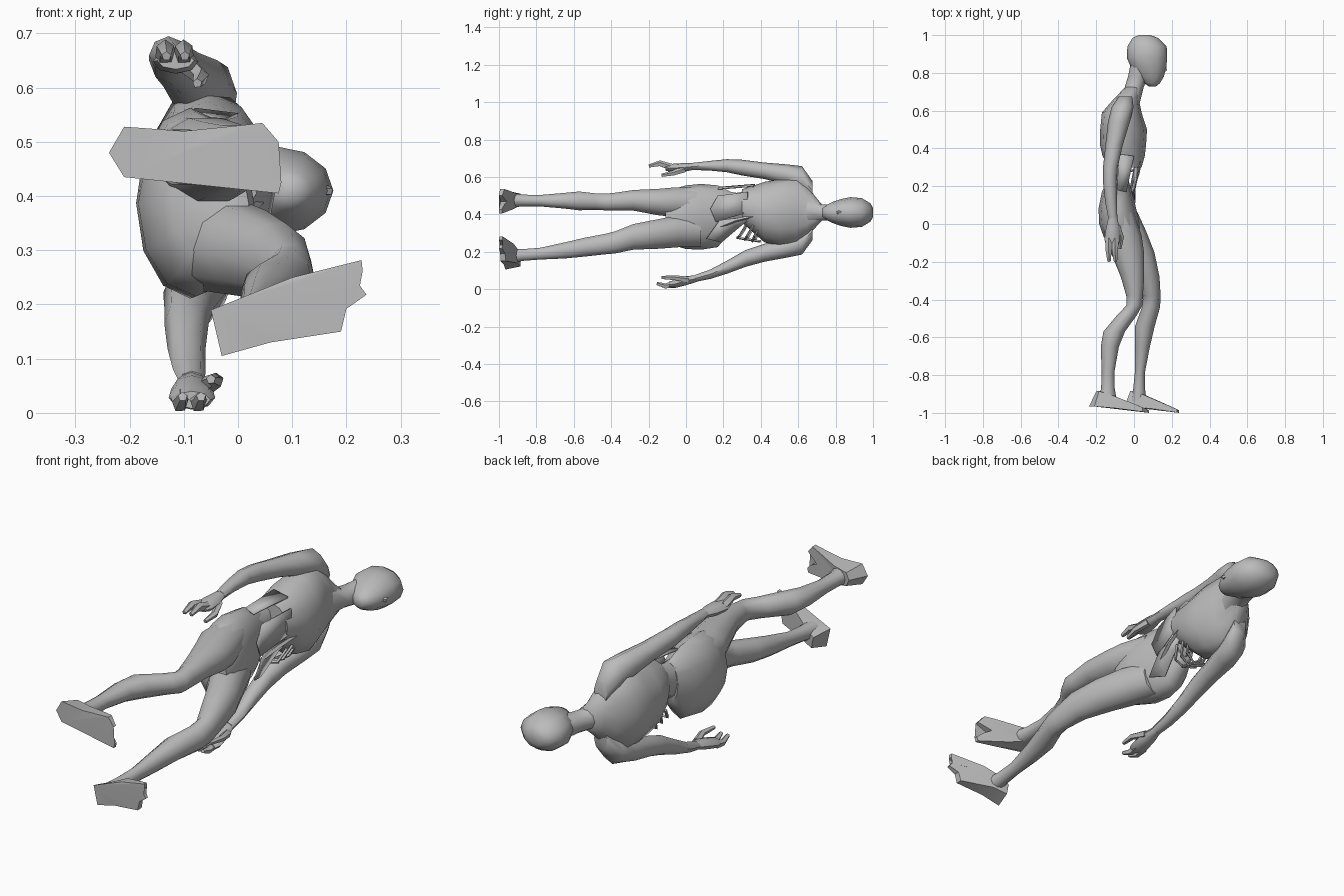
import bpy, bmesh, math
from mathutils import Vector

grey = bpy.data.materials.new("grey_skin")
grey.diffuse_color = (0.5, 0.5, 0.5, 1)


def finish(bm, name, angle=50):
    bmesh.ops.recalc_face_normals(bm, faces=bm.faces[:])
    me = bpy.data.meshes.new(name)
    bm.to_mesh(me)
    bm.free()
    me.materials.append(grey)
    ob = bpy.data.objects.new(name, me)
    bpy.context.collection.objects.link(ob)
    bpy.context.view_layer.objects.active = ob
    ob.select_set(True)
    bpy.ops.object.shade_smooth_by_angle(angle=math.radians(angle))
    ob.select_set(False)
    return ob


def loft(name, rings, sides=10):
    """Skin of ellipses across the body axis: (y, x, z, radius_x, radius_z)."""
    bm = bmesh.new()
    loops = []
    for y, x, z, rx, rz in rings:
        loops.append([bm.verts.new((x + rx * math.cos(2 * math.pi * i / sides), y,
                                    z + rz * math.sin(2 * math.pi * i / sides)))
                      for i in range(sides)])
    for a, b in zip(loops, loops[1:]):
        for i in range(sides):
            j = (i + 1) % sides
            bm.faces.new((a[i], a[j], b[j], b[i]))
    bm.faces.new(loops[0])
    bm.faces.new(loops[-1])
    return finish(bm, name)


def rod(name, points, radii, sides=5):
    """Thin tapering limb through points in any direction."""
    bm = bmesh.new()
    pts = [Vector(p) for p in points]
    loops = []
    for k, p in enumerate(pts):
        t = (pts[min(k + 1, len(pts) - 1)] - pts[max(k - 1, 0)]).normalized()
        u = t.cross(Vector((0.3, 0.2, 1))).normalized()
        v = t.cross(u)
        loops.append([bm.verts.new(p + radii[k] * (u * math.cos(2 * math.pi * i / sides)
                                                   + v * math.sin(2 * math.pi * i / sides)))
                      for i in range(sides)])
    for a, b in zip(loops, loops[1:]):
        for i in range(sides):
            j = (i + 1) % sides
            bm.faces.new((a[i], a[j], b[j], b[i]))
    bm.faces.new(loops[0])
    bm.faces.new(loops[-1])
    return finish(bm, name)


def foot(name, outline, heel, toe, ankle_x):
    """Wedge over an (x, z) outline; the top draws in to the ankle, the toes are thin."""
    bm = bmesh.new()
    low, high = [], []
    for x, z in outline:
        t = max(0, (x - heel[0]) / (toe[0] - heel[0]))
        sole = -0.965 - 0.035 * t ** 1.5
        top = -0.885 - 0.1 * max(0, (t - 0.25) / 0.75)
        pull = 0.4 * max(0, 1 - t * 1.3)
        mid = heel[1] + (toe[1] - heel[1]) * t
        low.append(bm.verts.new((x, sole, z)))
        high.append(bm.verts.new((x + (ankle_x - x) * pull, max(top, sole + 0.008),
                                  z + (mid - z) * pull)))
    n = len(low)
    for i in range(n):
        j = (i + 1) % n
        bm.faces.new((low[i], low[j], high[j], high[i]))
    caps = [bm.faces.new(low), bm.faces.new(high)]
    bmesh.ops.triangulate(bm, faces=caps)
    return finish(bm, name, 40)


def strip(name, points):
    """Torn skin flap with a little thickness."""
    bm = bmesh.new()
    f = bm.faces.new([bm.verts.new(p) for p in points])
    bmesh.ops.triangulate(bm, faces=[f])
    ob = finish(bm, name)
    m = ob.modifiers.new("thickness", "SOLIDIFY")
    m.thickness = 0.006
    m.offset = 0
    return ob


# Head, nose and neck
loft("head", [(1.0, .055, .41, .03, .025), (.985, .06, .41, .068, .05), (.94, .069, .41, .104, .077),
              (.88, .069, .41, .107, .082), (.83, .077, .41, .094, .072),
              (.78, .088, .41, .07, .055), (.745, .095, .41, .042, .036), (.728, .098, .41, .018, .02)], 12)
rod("nose", [(.155, .87, .41), (.166, .815, .41), (.145, .80, .41)], [.006, .01, .008])
loft("neck", [(.86, .04, .41, .055, .055), (.78, .02, .41, .052, .046), (.72, .0, .41, .05, .046),
              (.64, -.035, .42, .065, .09)])

# Trunk
loft("chest", [(.725, -.005, .41, .042, .045), (.69, -.025, .412, .055, .085), (.65, -.045, .418, .073, .135),
               (.59, -.065, .42, .105, .185), (.50, -.055, .41, .124, .177), (.42, -.058, .412, .122, .162),
               (.36, -.055, .428, .112, .125), (.30, -.045, .445, .085, .09)], 12)
loft("waist", [(.34, -.085, .44, .045, .09), (.27, -.082, .435, .047, .08), (.18, -.085, .42, .06, .11)], 8)
loft("pelvis", [(.25, -.085, .42, .05, .095), (.17, -.09, .39, .08, .165), (.08, -.088, .387, .1, .176),
                (0, -.077, .385, .107, .17), (-.07, -.065, .385, .095, .15),
                (-.11, -.05, .385, .07, .1)], 12)

# Exposed ribs and torn belly
for i in range(3):
    y = .40 - .04 * i
    rod("rib", [(-.12, y, .33), (-.11, y - .03, .265 + .01 * i), (-.05, y - .045, .255 + .01 * i),
                (0, y - .035, .285), (.02, y, .34)], [.007] * 5, 4)
rod("rib_end", [(-.06, .40, .255), (-.05, .27, .275)], [.007, .006], 4)
strip("belly_flap", [(.035, .33, .52), (.035, .33, .41), (.0, .16, .36), (.005, .13, .43), (.0, .17, .50)])
strip("side_flap", [(.0, .36, .55), (-.08, .37, .56), (-.09, .18, .545), (-.04, .17, .535)])
strip("lower_flap", [(.025, .36, .39), (0, .29, .335), (-.02, .19, .25), (.005, .11, .27), (.005, .18, .37)])
rod("gut_strand", [(.04, .36, .39), (.02, .27, .37), (-.01, .17, .33)], [.008, .01, .008], 4)

# Legs
loft("back_leg", [(.06, -.08, .46, .08, .09), (-.06, -.06, .465, .1, .083), (-.15, -.035, .466, .088, .074),
                  (-.28, -.008, .475, .062, .058), (-.38, .003, .468, .044, .05), (-.43, .003, .466, .042, .047),
                  (-.48, -.035, .468, .052, .046), (-.57, -.105, .472, .057, .053),
                  (-.65, -.128, .473, .048, .044), (-.78, -.137, .473, .034, .032),
                  (-.87, -.138, .474, .036, .033), (-.94, -.14, .475, .05, .04)])
loft("front_leg", [(.08, -.07, .31, .08, .09), (-.04, -.03, .31, .095, .09), (-.15, .025, .295, .083, .083),
                   (-.28, .07, .28, .065, .072), (-.38, .095, .25, .046, .062),
                   (-.44, .09, .24, .048, .057), (-.54, .058, .225, .052, .053),
                   (-.65, .044, .207, .04, .045), (-.78, .032, .19, .027, .033),
                   (-.87, .027, .183, .031, .033), (-.94, .025, .176, .042, .04)])
foot("back_foot", [(-.238, .48), (-.21, .528), (-.1, .52), (0, .53), (.045, .535), (.075, .5),
                   (.015, .468), (.05, .45), (.08, .425), (.075, .405),
                   (-.05, .42), (-.165, .435), (-.21, .435)], (-.238, .48), (.08, .47), -.14)
foot("front_foot", [(-.05, .19), (0, .21), (.1, .25), (.228, .282), (.23, .262), (.165, .225),
                    (.225, .235), (.237, .218), (.2, .192), (.19, .15), (.06, .13), (-.03, .105)],
     (-.05, .145), (.237, .235), .025)

# Arms
loft("upper_arm_side", [(.675, -.045, .53, .035, .05), (.62, -.06, .59, .058, .068), (.54, -.08, .612, .058, .055),
                        (.42, -.105, .633, .046, .044), (.30, -.125, .65, .039, .042),
                        (.22, -.128, .66, .036, .035), (.12, -.122, .66, .031, .025),
                        (.03, -.112, .656, .024, .019)], 8)
loft("lower_arm_side", [(.675, -.045, .31, .035, .05), (.62, -.065, .25, .058, .065), (.54, -.08, .222, .058, .053),
                        (.42, -.09, .195, .046, .048), (.32, -.095, .165, .041, .045),
                        (.22, -.095, .118, .035, .035), (.13, -.09, .08, .03, .025),
                        (.05, -.085, .058, .024, .019)], 8)

# Hands: palm, paired fingers and thumb
loft("upper_palm", [(.04, -.112, .656, .022, .018), (-.02, -.112, .65, .036, .024),
                    (-.08, -.115, .648, .042, .022), (-.11, -.115, .65, .034, .016)], 8)
loft("lower_palm", [(.06, -.085, .058, .022, .018), (0, -.085, .045, .038, .024),
                    (-.06, -.085, .028, .043, .022), (-.09, -.085, .024, .034, .016)], 8)
for dx in (-.022, .012):
    rod("upper_finger", [(-.112 + dx, -.08, .652), (-.112 + dx, -.14, .672), (-.11 + dx, -.198, .658)],
        [.019, .017, .009])
    rod("lower_finger", [(-.085 + dx, -.06, .026), (-.085 + dx, -.11, .016), (-.08 + dx, -.156, .03)],
        [.019, .015, .009])
rod("upper_thumb", [(-.09, -.01, .64), (-.068, -.07, .62), (-.075, -.13, .608)], [.018, .015, .009])
rod("lower_thumb", [(-.06, .01, .05), (-.04, -.06, .06), (-.05, -.13, .062)], [.018, .014, .009])
